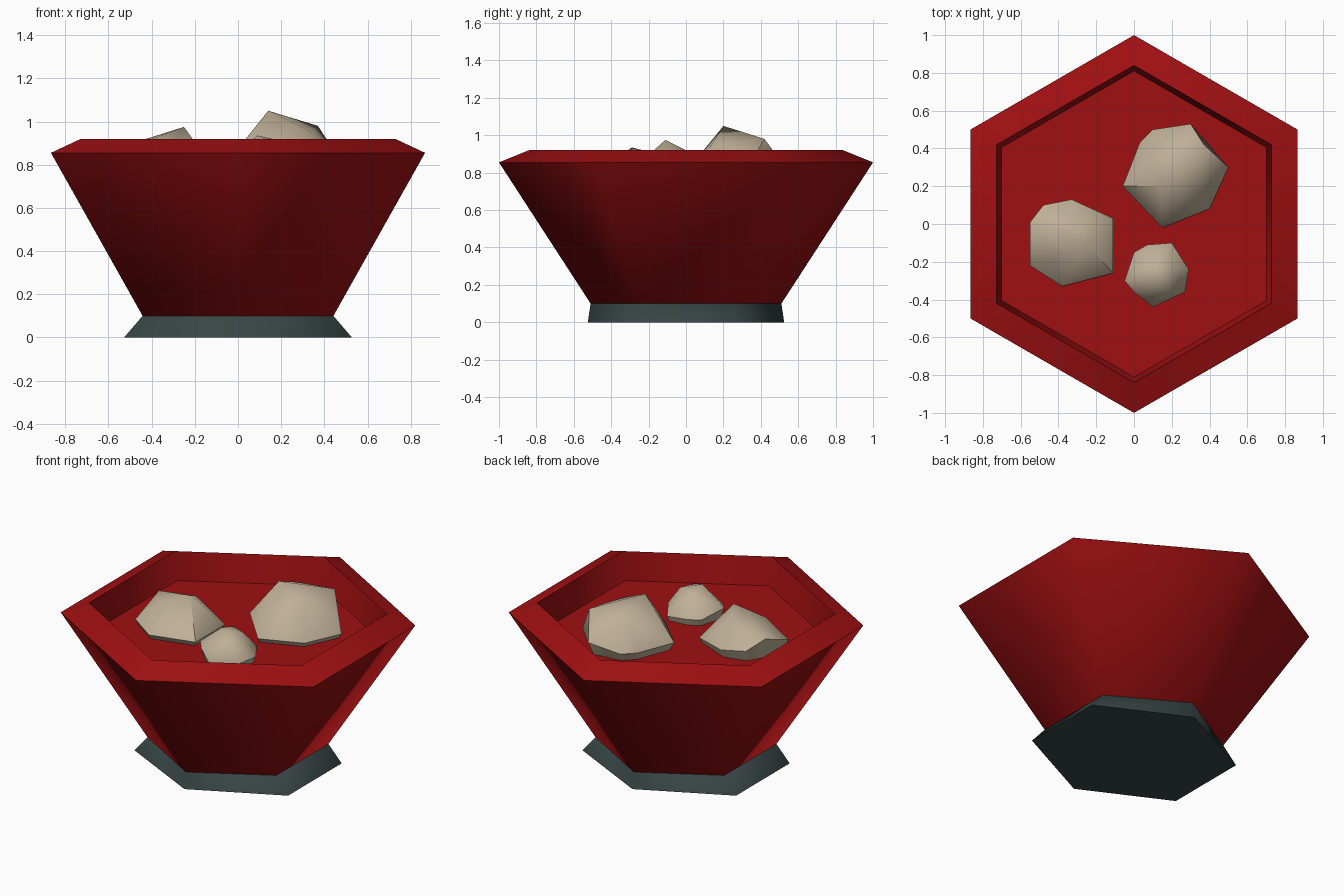
import bpy
import bmesh
from math import cos, sin, radians

cube = bpy.data.objects.get("Cube")
if cube:
    bpy.data.objects.remove(cube, do_unlink=True)


def make_material(name, color):
    mat = bpy.data.materials.new(name)
    mat.use_nodes = True
    rgba = (*color, 1.0)
    mat.diffuse_color = rgba
    mat.node_tree.nodes["Principled BSDF"].inputs["Base Color"].default_value = rgba
    return mat


red = make_material("bowl_red", (0.35, 0.005, 0.006))
slate = make_material("base_slate", (0.04, 0.06, 0.06))
tan = make_material("lump_tan", (0.52, 0.43, 0.31))


def finish(bm, name, mat, angle):
    """Turn a bmesh into a named, smooth shaded object."""
    bmesh.ops.recalc_face_normals(bm, faces=bm.faces[:])
    mesh = bpy.data.meshes.new(name)
    bm.to_mesh(mesh)
    bm.free()
    mesh.materials.append(mat)
    obj = bpy.data.objects.new(name, mesh)
    bpy.context.collection.objects.link(obj)
    bpy.ops.object.select_all(action="DESELECT")
    bpy.context.view_layer.objects.active = obj
    obj.select_set(True)
    bpy.ops.object.shade_smooth_by_angle(angle=radians(angle))
    return obj


def hex_stack(name, mat, rings):
    """Six-sided solid through rings of (radius, height, x stretch)."""
    bm = bmesh.new()
    loops = []
    for radius, z, stretch in rings:
        corners = [radians(30 + 60 * i) for i in range(6)]
        loops.append([bm.verts.new((radius * stretch * cos(a), radius * sin(a), z))
                      for a in corners])
    for low, high in zip(loops, loops[1:]):
        for i in range(6):
            j = (i + 1) % 6
            bm.faces.new((low[i], low[j], high[j], high[i]))
    bm.faces.new(loops[0])
    bm.faces.new(loops[-1])
    return finish(bm, name, mat, 65)


def lump(name, outline, crown):
    """Faceted lump: hull of a widest outline, a crown and a sunken underside."""
    bm = bmesh.new()
    cx = sum(p[0] for p in outline) / len(outline)
    cy = sum(p[1] for p in outline) / len(outline)
    for x, y, z in outline + crown:
        bm.verts.new((x, y, z))
    for x, y, z in outline:
        bm.verts.new((cx + (x - cx) * 0.7, cy + (y - cy) * 0.7, 0.65))
    hull = bmesh.ops.convex_hull(bm, input=bm.verts[:])
    loose = {v for v in hull["geom_interior"] if isinstance(v, bmesh.types.BMVert)}
    bmesh.ops.delete(bm, geom=list(loose), context="VERTS")
    return finish(bm, name, tan, 48)


# Flared foot and the bowl with its bevelled rim and shallow floor
hex_stack("base", slate, [(0.525, 0, 1.16), (0.51, 0.1, 1)])
hex_stack("bowl", red, [(0.51, 0.1, 1), (1, 0.855, 1), (0.84, 0.92, 1), (0.81, 0.75, 1)])

# Lumps resting in the bowl
lump("large_lump",
     [(-0.06, 0.2, 0.8), (0.03, 0.43, 0.8), (0.1, 0.5, 0.8), (0.3, 0.53, 0.83),
      (0.5, 0.3, 0.78), (0.4, 0.08, 0.78), (0.15, -0.02, 0.78)],
     [(0.14, 0.2, 1.05), (0.37, 0.42, 0.98), (0.12, 0.41, 0.96), (0.34, 0.14, 0.95)])
lump("medium_lump",
     [(-0.55, 0.01, 0.88), (-0.55, -0.22, 0.79), (-0.38, -0.33, 0.78),
      (-0.11, -0.26, 0.78), (-0.11, 0.03, 0.78), (-0.33, 0.13, 0.8), (-0.48, 0.1, 0.82)],
     [(-0.25, -0.11, 0.975), (-0.42, -0.18, 0.91), (-0.3, 0.02, 0.91)])
lump("small_lump",
     [(-0.05, -0.3, 0.82), (0, -0.15, 0.79), (0.07, -0.11, 0.79), (0.2, -0.1, 0.78),
      (0.29, -0.24, 0.79), (0.27, -0.36, 0.79), (0.1, -0.44, 0.79), (0, -0.36, 0.81)],
     [(0.09, -0.29, 0.935), (0.2, -0.23, 0.91), (0.1, -0.19, 0.91), (0.19, -0.35, 0.89)])
